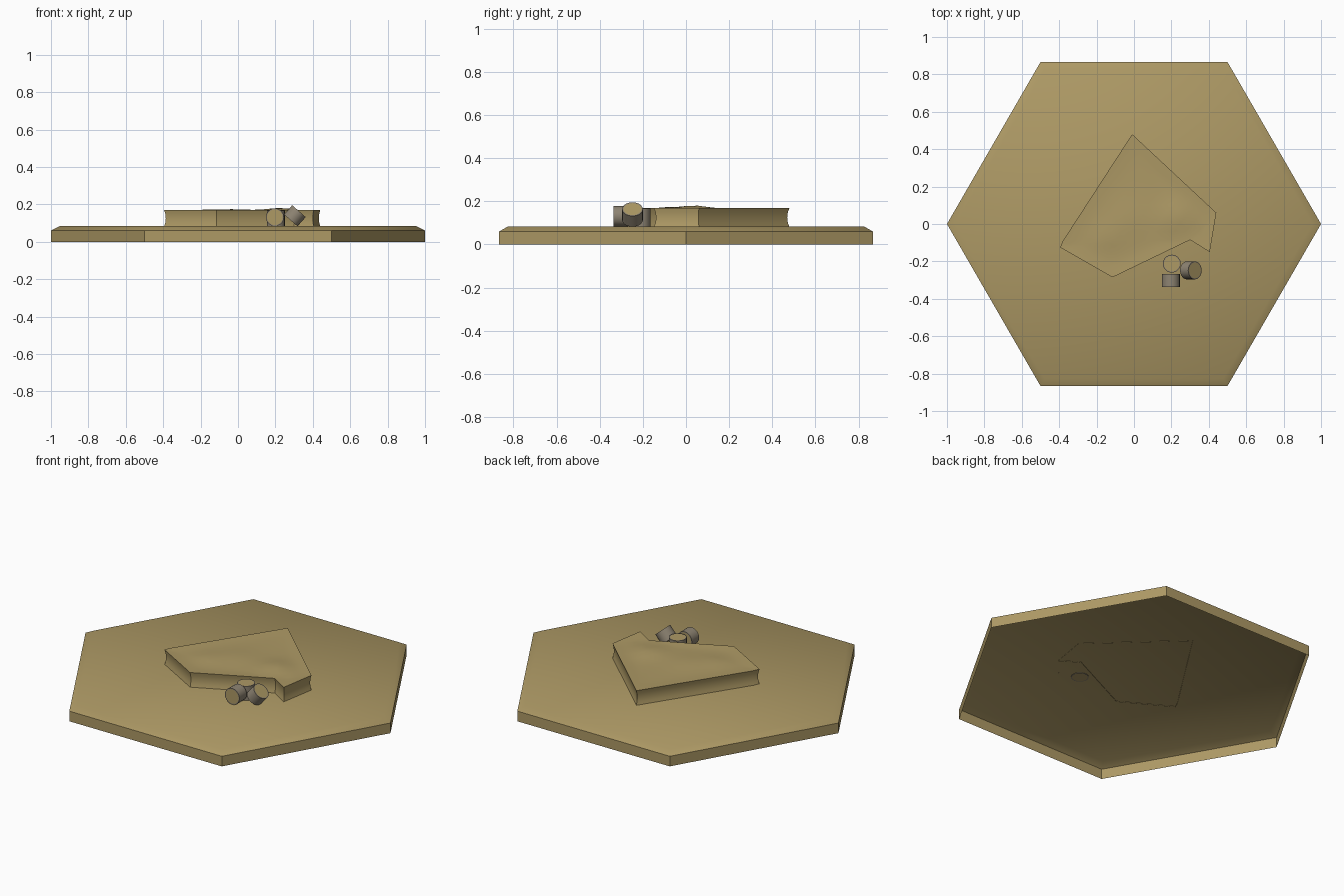
import bpy, bmesh, math
from mathutils import Vector, Matrix

if "Cube" in bpy.data.objects:
    bpy.data.objects.remove(bpy.data.objects["Cube"])


def material(name, rgb):
    m = bpy.data.materials.new(name)
    m.diffuse_color = (*rgb, 1)
    m.use_nodes = True
    m.node_tree.nodes["Principled BSDF"].inputs["Base Color"].default_value = m.diffuse_color
    return m


SAND = material("sand", (0.42, 0.32, 0.13))
BARK = material("grey bark", (0.27, 0.23, 0.17))


def finish(name, bm, mats, angle):
    me = bpy.data.meshes.new(name)
    bm.to_mesh(me)
    bm.free()
    for m in mats:
        me.materials.append(m)
    ob = bpy.data.objects.new(name, me)
    bpy.context.collection.objects.link(ob)
    bpy.context.view_layer.objects.active = ob
    ob.select_set(True)
    bpy.ops.object.shade_smooth_by_angle(angle=math.radians(angle))
    ob.select_set(False)
    return ob


def loft(bm, rings):
    """Joins rings of points by quads and returns the vertex rings."""
    vs = [[bm.verts.new(p) for p in r] for r in rings]
    for a, b in zip(vs, vs[1:]):
        for i in range(len(a)):
            j = (i + 1) % len(a)
            bm.faces.new((a[i], a[j], b[j], b[i]))
    return vs


# Hexagonal ground tile with a soft chamfer, open underneath
bm = bmesh.new()
rings = [[(r * math.cos(math.tau * i / 6), r * math.sin(math.tau * i / 6), z)
          for i in range(6)] for r, z in ((1, 0), (1, 0.06), (0.955, 0.083))]
bm.faces.new(loft(bm, rings)[-1])
finish("ground_tile", bm, [SAND], 50)

# Raised plateau with slightly hollow walls
outline = [(-0.38, -0.09), (-0.395, -0.125), (-0.115, -0.285), (0.30, -0.085),
           (0.405, -0.15), (0.44, 0.06), (-0.01, 0.48)]
n = len(outline)


def offset(d):
    """Moves every side of the outline inwards by d."""
    pts = []
    for i in range(n):
        p, q, r = (Vector(outline[k % n]) for k in (i - 1, i, i + 1))
        a, b = (q - p).normalized(), (r - q).normalized()
        na, nb = Vector((-a.y, a.x)), Vector((-b.y, b.x))
        pts.append(q + (na + nb) * d / (1 + na.dot(nb)))
    return pts


bm = bmesh.new()
rings = [[(p.x, p.y, z) for p in offset(d)] for d, z in
         ((0, 0.081), (0.005, 0.10), (0.007, 0.125), (0.005, 0.15), (0, 0.17))]
top = bm.faces.new(loft(bm, rings)[-1])
tris = bmesh.ops.triangulate(bm, faces=[top])["faces"]
rim = {e for f in tris for e in f.edges if any(g not in tris for g in e.link_faces)}
bmesh.ops.subdivide_edges(bm, edges=list({e for f in tris for e in f.edges}),
                          cuts=11, use_grid_fill=True)
# Gentle dunes on the plateau top, fading to the rim
for v in bm.verts:
    if v.co.z > 0.169 and all(f.normal.z > -2 for f in v.link_faces) and not any(e.is_boundary for e in v.link_edges):
        x, y = v.co.x, v.co.y
        d = min((Vector((x, y)) - (Vector(a) + (Vector(b) - Vector(a)) * max(0, min(1,
                (Vector((x, y)) - Vector(a)).dot(Vector(b) - Vector(a)) /
                (Vector(b) - Vector(a)).length_squared)))).length
                for a, b in zip(outline, outline[1:] + outline[:1]))
        fade = min(1, d / 0.06)
        bump = 0.015 * math.exp(-((x - 0.22) ** 2 + (y - 0.03) ** 2) / 0.008)
        bump += 0.008 * math.exp(-((x + 0.02) ** 2 + (y - 0.02) ** 2) / 0.012)
        bump += 0.007 * math.exp(-((x + 0.15) ** 2 + (y + 0.07) ** 2) / 0.006)
        v.co.z += fade * (bump - 0.004)
bmesh.ops.recalc_face_normals(bm, faces=bm.faces)
finish("plateau", bm, [SAND], 40)


# Short logs with bark sides and sand-coloured cut ends
def log(name, centre, axis, length, radius=0.048):
    bm = bmesh.new()
    bmesh.ops.create_cone(bm, cap_ends=True, segments=20, radius1=radius,
                          radius2=radius, depth=length)
    bm.normal_update()
    ends = [f for f in bm.faces if abs(f.normal.z) > 0.9]
    # narrow bark rim around each cut end
    bmesh.ops.inset_individual(bm, faces=ends, thickness=0.006)
    for f in ends:
        f.material_index = 1
    turn = Vector(axis).to_track_quat('Z', 'Y').to_matrix().to_4x4()
    bm.transform(Matrix.Translation(centre) @ turn)
    finish(name, bm, [BARK, SAND], 40)


log("log_front", (0.197, -0.302, 0.131), (0, -1, 0), 0.068)
log("log_upright", (0.202, -0.212, 0.124), (0, 0, 1), 0.086)
log("log_tilted", (0.304, -0.248, 0.139), (0.66, 0, 0.75), 0.066)
